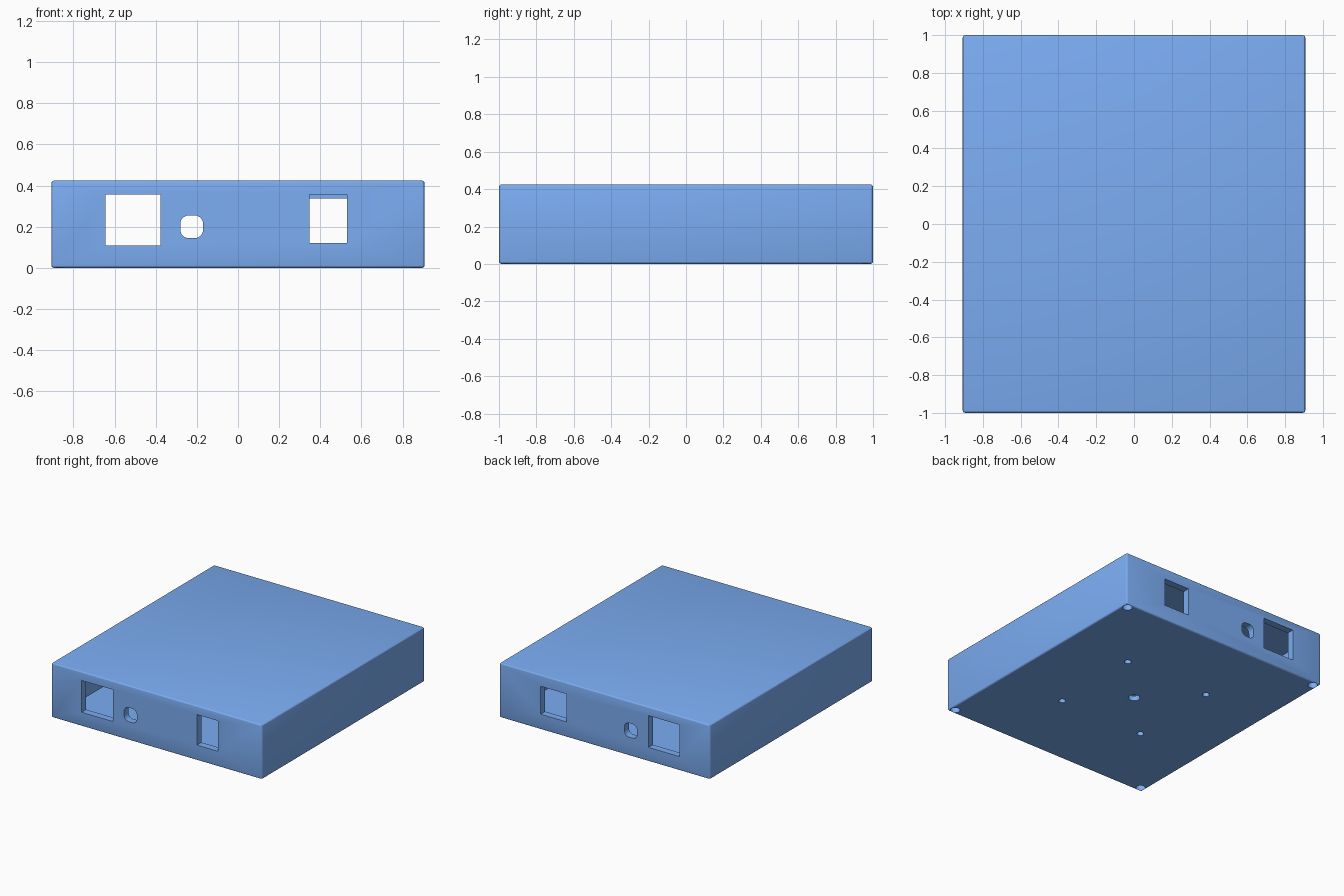
import bpy, bmesh, math

if "Cube" in bpy.data.objects:
    bpy.data.objects.remove(bpy.data.objects["Cube"])

W, D, H = 0.907, 1.0, 0.425        # half width, half depth, height
WALL, FLOOR, ROOF = 0.055, 0.04, 0.04


def prism(name, pts, place, vec):
    """Extrude a closed profile along vec; place maps (u, v) to 3D."""
    bm = bmesh.new()
    face = bm.faces.new([bm.verts.new(place(u, v)) for u, v in pts])
    ext = bmesh.ops.extrude_face_region(bm, geom=[face])
    bmesh.ops.translate(bm, vec=vec,
                        verts=[g for g in ext["geom"] if isinstance(g, bmesh.types.BMVert)])
    bmesh.ops.recalc_face_normals(bm, faces=bm.faces)
    mesh = bpy.data.meshes.new(name)
    bm.to_mesh(mesh)
    bm.free()
    mesh.materials.append(blue)
    obj = bpy.data.objects.new(name, mesh)
    bpy.context.collection.objects.link(obj)
    return obj


def rect(x0, x1, z0, z1):
    return [(x0, z0), (x1, z0), (x1, z1), (x0, z1)]


def rounded(x0, x1, z0, z1, r, n=6):
    pts = []
    for k, (cx, cz) in enumerate(rect(x0 + r, x1 - r, z0 + r, z1 - r)):
        for i in range(n + 1):
            a = math.pi * (1 + k / 2) + math.pi / 2 * i / n
            pts.append((cx + r * math.cos(a), cz + r * math.sin(a)))
    return pts


def circle(cx, cy, r, n=24):
    return [(cx + r * math.cos(2 * math.pi * i / n), cy + r * math.sin(2 * math.pi * i / n))
            for i in range(n)]


blue = bpy.data.materials.new("blue_plastic")
blue.diffuse_color = (0.2, 0.42, 0.9, 1)
blue.use_nodes = True
blue.node_tree.nodes["Principled BSDF"].inputs["Base Color"].default_value = blue.diffuse_color

# Outer case with softened edges
case = prism("enclosure_case", rect(-W, W, -D, D), lambda u, v: (u, v, 0), (0, 0, H))
bevel = case.modifiers.new("edge_round", "BEVEL")
bevel.width, bevel.segments = 0.014, 3

cutters = []

# Hollow interior, leaving a solid screw post in each corner
a, b, p = W - WALL, D - WALL, 0.045
quarter = [(a, b - p), (a - p, b - p), (a - p, b)]
outline = (quarter + [(-x, y) for x, y in reversed(quarter)]
           + [(-x, -y) for x, y in quarter] + [(x, -y) for x, y in reversed(quarter)])
cutters.append(prism("cavity_cutter", outline, lambda u, v: (u, v, FLOOR), (0, 0, H - FLOOR - ROOF)))

# Connector openings in the front and back walls
for side, right_port in ((-1, rect(0.347, 0.53, 0.12, 0.357)), (1, rect(0.33, 0.55, 0.12, 0.337))):
    y = side * (D - WALL / 2) - 0.06
    ports = {"wide": rect(-0.645, -0.377, 0.11, 0.357),
             "round": rounded(-0.28, -0.17, 0.145, 0.255, 0.04),
             "narrow": right_port}
    for label, pts in ports.items():
        cutters.append(prism(label + "_port_cutter", pts, lambda u, v: (u, y, v), (0, 0.12, 0)))

# Holes through the floor, and deep screw holes up the corner posts
holes = [(0, 0, 0.042, 0.1)]
for sx in (-1, 1):
    for sy in (-1, 1):
        holes += [(sx * 0.365, sy * 0.365, 0.025, 0.1),
                  (sx * (W - 0.041), sy * (D - 0.041), 0.035, H - 0.06)]
for x, y, r, depth in holes:
    cutters.append(prism("floor_hole_cutter", circle(x, y, r),
                         lambda u, v: (u, v, -0.05), (0, 0, depth + 0.05)))

for c in cutters:
    c.hide_render = True
    c.hide_set(True)
    m = case.modifiers.new(c.name, "BOOLEAN")
    m.operation, m.solver, m.object = "DIFFERENCE", "EXACT", c

# Bake the cuts, drop the cutters and smooth only the round hole walls
bpy.context.view_layer.objects.active = case
case.select_set(True)
for m in list(case.modifiers):
    bpy.ops.object.modifier_apply(modifier=m.name)
for c in cutters:
    bpy.data.objects.remove(c, do_unlink=True)
bpy.ops.object.shade_smooth_by_angle(angle=math.radians(20))
